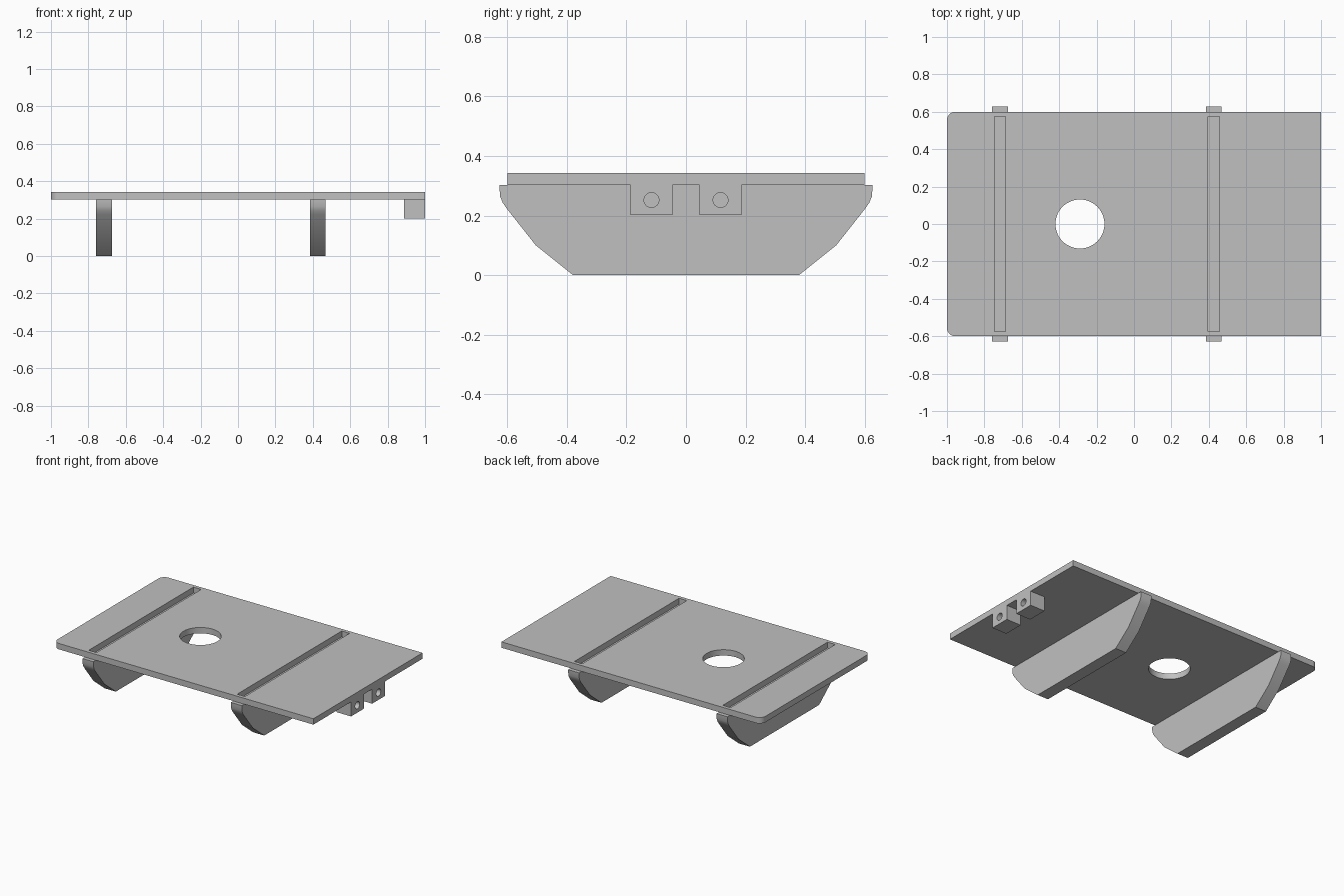
import bpy
import bmesh
import math
from mathutils import Matrix

old = bpy.data.objects.get("Cube")
if old:
    bpy.data.objects.remove(old, do_unlink=True)

grey = bpy.data.materials.new("plain_grey")
grey.use_nodes = True
COLOUR = (0.53, 0.53, 0.53, 1)
grey.diffuse_color = COLOUR
grey.node_tree.nodes["Principled BSDF"].inputs["Base Color"].default_value = COLOUR


def make_object(name, bm):
    bmesh.ops.recalc_face_normals(bm, faces=bm.faces)
    mesh = bpy.data.meshes.new(name)
    bm.to_mesh(mesh)
    bm.free()
    mesh.materials.append(grey)
    obj = bpy.data.objects.new(name, mesh)
    bpy.context.collection.objects.link(obj)
    return obj


def prism(name, outline, direction):
    """Extrude a closed outline of 3D points along a direction."""
    bm = bmesh.new()
    face = bm.faces.new([bm.verts.new(p) for p in outline])
    result = bmesh.ops.extrude_face_region(bm, geom=[face])
    verts = [v for v in result["geom"] if isinstance(v, bmesh.types.BMVert)]
    bmesh.ops.translate(bm, verts=verts, vec=direction)
    return make_object(name, bm)


def box(name, x0, x1, y0, y1, z0, z1):
    return prism(name, [(x0, y0, z0), (x1, y0, z0), (x1, y1, z0), (x0, y1, z0)], (0, 0, z1 - z0))


def cylinder(name, centre, radius, depth, along_x=False):
    bm = bmesh.new()
    turn = Matrix.Rotation(math.pi / 2, 4, "Y") if along_x else Matrix()
    bmesh.ops.create_cone(bm, cap_ends=True, segments=48, radius1=radius, radius2=radius,
                          depth=depth, matrix=Matrix.Translation(centre) @ turn)
    return make_object(name, bm)


def select_only(obj):
    bpy.ops.object.select_all(action="DESELECT")
    obj.select_set(True)
    bpy.context.view_layer.objects.active = obj


def cut(obj, cutter):
    cutter.hide_render = True
    mod = obj.modifiers.new("cut", "BOOLEAN")
    mod.operation = "DIFFERENCE"
    mod.solver = "EXACT"
    mod.object = cutter
    select_only(obj)
    bpy.ops.object.modifier_apply(modifier=mod.name)
    bpy.data.objects.remove(cutter, do_unlink=True)


def smooth(obj):
    select_only(obj)
    bpy.ops.object.shade_smooth_by_angle(angle=math.radians(30))


UNDER, TOP = 0.302, 0.343
RUNNER_X = (-0.716, 0.426)

# Deck plate with two rounded corners at one end
R = 0.045
arc = [(-1 + R - R * math.sin(a), 0.6 - R + R * math.cos(a))
       for a in (math.pi / 2 * i / 8 for i in range(9))]
outline = [(1, 0.6)] + arc + [(x, -y) for x, y in reversed(arc)] + [(1, -0.6)]
deck = prism("deck_plate", [(x, y, UNDER) for x, y in outline], (0, 0, TOP - UNDER))

# Round opening and two long slots through the deck
cut(deck, cylinder("hole_cutter", (-0.289, 0, UNDER), 0.131, 0.3))
for x in RUNNER_X:
    cut(deck, box("slot_cutter", x - 0.03, x + 0.03, -0.575, 0.575, UNDER - 0.1, TOP + 0.1))
smooth(deck)

# Runners with sloped, slightly rounded ends
half = [(0.38, 0), (0.505, 0.1), (0.602, 0.223), (0.616, 0.243), (0.625, 0.265), (0.627, 0.302)]
profile = half + [(-y, z) for y, z in reversed(half)]
for name, x in zip(("rear_runner", "front_runner"), RUNNER_X):
    runner = prism(name, [(x - 0.042, y, z) for y, z in profile], (0.084, 0, 0))
    smooth(runner)

# Pair of drilled lugs under the square end
for name, side in (("left_lug", 1), ("right_lug", -1)):
    y = side * 0.116
    lug = box(name, 0.887, 1, y - 0.07, y + 0.07, 0.201, UNDER)
    cut(lug, cylinder("bore_cutter", (0.94, y, 0.252), 0.025, 0.3, along_x=True))
    smooth(lug)
